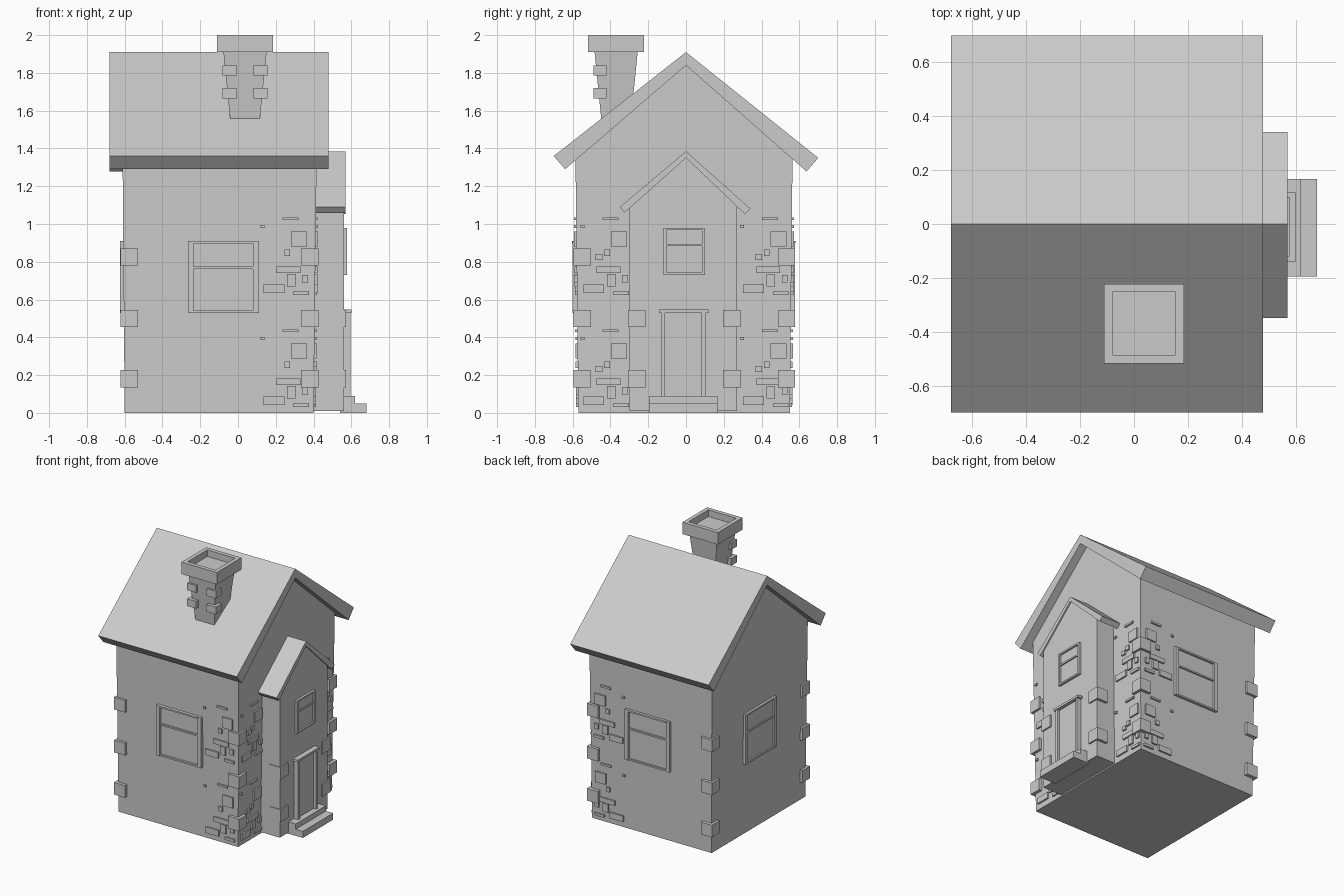
import bpy, bmesh

if "Cube" in bpy.data.objects:
    bpy.data.objects.remove(bpy.data.objects["Cube"])


def finish(name, bm):
    bmesh.ops.recalc_face_normals(bm, faces=bm.faces)
    me = bpy.data.meshes.new(name)
    bm.to_mesh(me)
    bm.free()
    ob = bpy.data.objects.new(name, me)
    bpy.context.collection.objects.link(ob)
    return ob


def loft(bm, a, b):
    """Closed solid between two matching outlines."""
    va = [bm.verts.new(p) for p in a]
    vb = [bm.verts.new(p) for p in b]
    bm.faces.new(va)
    bm.faces.new(vb[::-1])
    for i in range(len(va)):
        j = (i + 1) % len(va)
        bm.faces.new((va[i], vb[i], vb[j], va[j]))


def rect(x0, x1, y0, y1, z):
    return [(x0, y0, z), (x1, y0, z), (x1, y1, z), (x0, y1, z)]


def boxes(name, items):
    bm = bmesh.new()
    for x0, x1, y0, y1, z0, z1 in items:
        loft(bm, rect(x0, x1, y0, y1, z0), rect(x0, x1, y0, y1, z1))
    return finish(name, bm)


def prism(name, yz, x0, x1):
    bm = bmesh.new()
    loft(bm, [(x0, y, z) for y, z in yz], [(x1, y, z) for y, z in yz])
    return finish(name, bm)


# Wall planes: axis, outward sign, position at base, outward lean per unit height
WALLS = {"front": ("y", -1, -0.57, 0.0105), "back": ("y", 1, 0.55, 0.0105),
         "right": ("x", 1, 0.40, 0.0117), "left": ("x", -1, -0.60, 0.0085),
         "porch": ("x", 1, 0.56, 0.0)}


def on_wall(wall, u0, u1, z0, z1, d):
    axis, s, base, lean = WALLS[wall]
    p = base + s * lean * (z0 + z1) / 2
    a, b = sorted((p - s * 0.03, p + s * d))
    return (u0, u1, a, b, z0, z1) if axis == "y" else (a, b, u0, u1, z0, z1)


def window(name, wall, u0, u1, z0, z1, side, rail, d):
    mid = z0 + (z1 - z0) * 0.61
    boxes(name + "_frame", [
        on_wall(wall, u0, u0 + side, z0, z1, d),
        on_wall(wall, u1 - side, u1, z0, z1, d),
        on_wall(wall, u0 + side, u1 - side, z0, z0 + rail, d),
        on_wall(wall, u0 + side, u1 - side, z1 - rail, z1, d),
        on_wall(wall, u0 + side, u1 - side, mid, mid + rail, d * 0.8)])
    boxes(name + "_pane", [on_wall(wall, u0 + side, u1 - side, z0 + rail, z1 - rail, d * 0.3)])


# House body: slightly flared walls with gable ends
bm = bmesh.new()
loft(bm, [(0.40, -0.57, 0), (0.40, 0.55, 0), (0.416, 0.564, 1.36), (0.42, 0, 1.85), (0.416, -0.585, 1.34)],
     [(-0.60, -0.57, 0), (-0.60, 0.55, 0), (-0.611, 0.564, 1.36), (-0.614, 0, 1.85), (-0.611, -0.585, 1.34)])
finish("house_walls", bm)

# Main roof
prism("main_roof", [(0, 1.91), (0.70, 1.35), (0.638, 1.278), (0, 1.84),
                    (-0.64, 1.29), (-0.70, 1.36)], -0.68, 0.48)

# Porch and its roof
prism("porch_walls", [(-0.30, 0.01), (0.27, 0.01), (0.27, 1.12), (0, 1.355), (-0.30, 1.09)], 0.38, 0.56)
prism("porch_roof", [(0, 1.385), (0.342, 1.08), (0.312, 1.052), (0, 1.35),
                     (-0.325, 1.06), (-0.35, 1.09)], 0.38, 0.57)

# Chimney: tapered stack and hollow cap
cx, cy = 0.037, -0.37


def square(h, z):
    return rect(cx - h, cx + h, cy - h, cy + h, z)


bm = bmesh.new()
loft(bm, square(0.065, 1.42), square(0.115, 1.92))
finish("chimney_stack", bm)
o, i = 0.148, 0.117
boxes("chimney_cap", [
    (cx - o, cx + o, cy - o, cy - i, 1.91, 2.0), (cx - o, cx + o, cy + i, cy + o, 1.91, 2.0),
    (cx - o, cx - i, cy - i, cy + i, 1.91, 2.0), (cx + i, cx + o, cy - i, cy + i, 1.91, 2.0),
    (cx - i, cx + i, cy - i, cy + i, 1.91, 1.95)])
boxes("chimney_stones", [(cx + s * 0.082 - 0.038, cx + s * 0.082 + 0.038, -0.49, -0.42, z, z + 0.055)
                         for s in (-1, 1) for z in (1.665, 1.785)])

# Corner blocks on house and porch
h = 0.046
boxes("corner_blocks", [(x - h, x + h, y - h, y + h, z - h, z + h)
                        for x in (-0.575, 0.38) for y in (-0.55, 0.532)
                        for z in (0.18, 0.50, 0.825)])
boxes("porch_corner_blocks", [(0.525 - h, 0.525 + h, y - h, y + h, z - h, z + h)
                              for y in (-0.26, 0.243) for z in (0.18, 0.50)])

# Scattered wall stones: one cluster (u0, u1, z0, z1) reused on three walls
STONES = [(.235, .32, 1.02, 1.035), (.12, .14, .98, .995), (.28, .365, .88, .96),
          (.245, .275, .83, .865), (.205, .33, .74, .775), (.34, .37, .69, .73),
          (.26, .305, .67, .735), (.135, .245, .635, .68), (.295, .375, .625, .645)]
SIDE_EXTRA = [(.20, .235, .81, .84)]
for wall, shifts in (("front", [0]), ("back", [0]), ("right", [-0.678, 0.167])):
    cluster = STONES + (SIDE_EXTRA if wall == "right" else [])
    boxes(wall + "_wall_stones", [on_wall(wall, a + du, b + du, c + dz, d + dz, 0.012)
                                  for a, b, c, d in cluster for du in shifts
                                  for dz in (0, -0.593)])

# Windows
window("front_window", "front", -0.265, 0.11, 0.53, 0.91, 0.03, 0.012, 0.024)
window("back_window", "back", -0.265, 0.11, 0.53, 0.91, 0.03, 0.012, 0.02)
window("left_window", "left", -0.195, 0.18, 0.53, 0.91, 0.03, 0.012, 0.018)
window("porch_window", "porch", -0.12, 0.10, 0.73, 0.98, 0.016, 0.012, 0.018)

# Door, surround and steps
boxes("door", [(0.54, 0.575, -0.112, 0.085, 0.08, 0.53)])
boxes("door_surround", [(0.54, 0.595, -0.13, -0.11, 0.08, 0.53), (0.54, 0.595, 0.082, 0.102, 0.08, 0.53),
                        (0.54, 0.60, -0.142, 0.118, 0.53, 0.547)])
boxes("door_steps", [(0.54, 0.68, -0.195, 0.167, 0.0, 0.05), (0.54, 0.62, -0.195, 0.167, 0.05, 0.09)])
